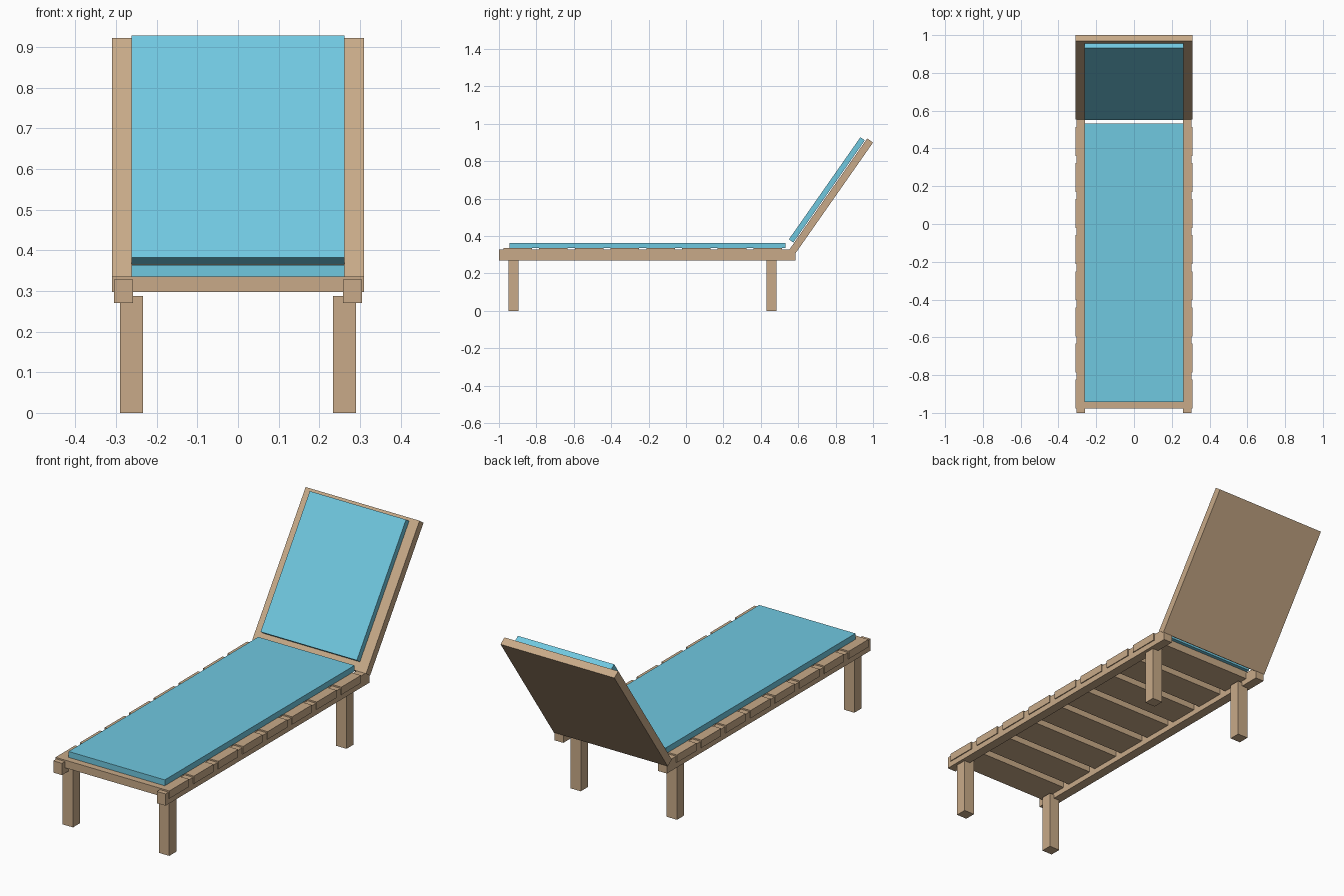
import bpy
import bmesh
from math import radians
from mathutils import Matrix

cube = bpy.data.objects.get("Cube")
if cube:
    bpy.data.objects.remove(cube, do_unlink=True)


def make_material(name, rgb):
    mat = bpy.data.materials.new(name)
    mat.use_nodes = True
    mat.diffuse_color = (*rgb, 1)
    bsdf = next(n for n in mat.node_tree.nodes if n.type == "BSDF_PRINCIPLED")
    bsdf.inputs["Base Color"].default_value = (*rgb, 1)
    bsdf.inputs["Roughness"].default_value = 0.8
    return mat


wood = make_material("light_wood", (0.578, 0.402, 0.246))
fabric = make_material("sky_blue_fabric", (0.162, 0.578, 0.745))


def box(name, centre, size, mat, tilt=0):
    """Box with the given centre and size, tilted about the x axis."""
    mesh = bpy.data.meshes.new(name)
    bm = bmesh.new()
    bmesh.ops.create_cube(bm, size=1, matrix=Matrix.Diagonal((*size, 1)))
    bm.to_mesh(mesh)
    bm.free()
    mesh.materials.append(mat)
    obj = bpy.data.objects.new(name, mesh)
    obj.location = centre
    obj.rotation_euler.x = radians(tilt)
    bpy.context.collection.objects.link(obj)
    return obj


# Side rails and legs, one set per side
for side, s in (("left", 1), ("right", -1)):
    box(f"{side}_rail", (s * 0.282, -0.2075, 0.299), (0.047, 1.585, 0.058), wood)
    for end, y in (("front", -0.922), ("back", 0.457)):
        box(f"{end}_{side}_leg", (s * 0.262, y, 0.144), (0.057, 0.055, 0.288), wood)

# Cross slats let into the rails
for i in range(8):
    box(f"slat_{i + 1}", (0, -0.9 + 0.191 * i, 0.316), (0.62, 0.153, 0.038), wood)

# Seat cushion
box("seat_cushion", (0, -0.206, 0.3495), (0.524, 1.475, 0.029), fabric)

# Reclined backrest and its cushion
RECLINE = 55
box("backrest_panel", (0, 0.7765, 0.614), (0.62, 0.725, 0.038), wood, RECLINE)
box("backrest_cushion", (0, 0.753, 0.647), (0.524, 0.667, 0.029), fabric, RECLINE)
